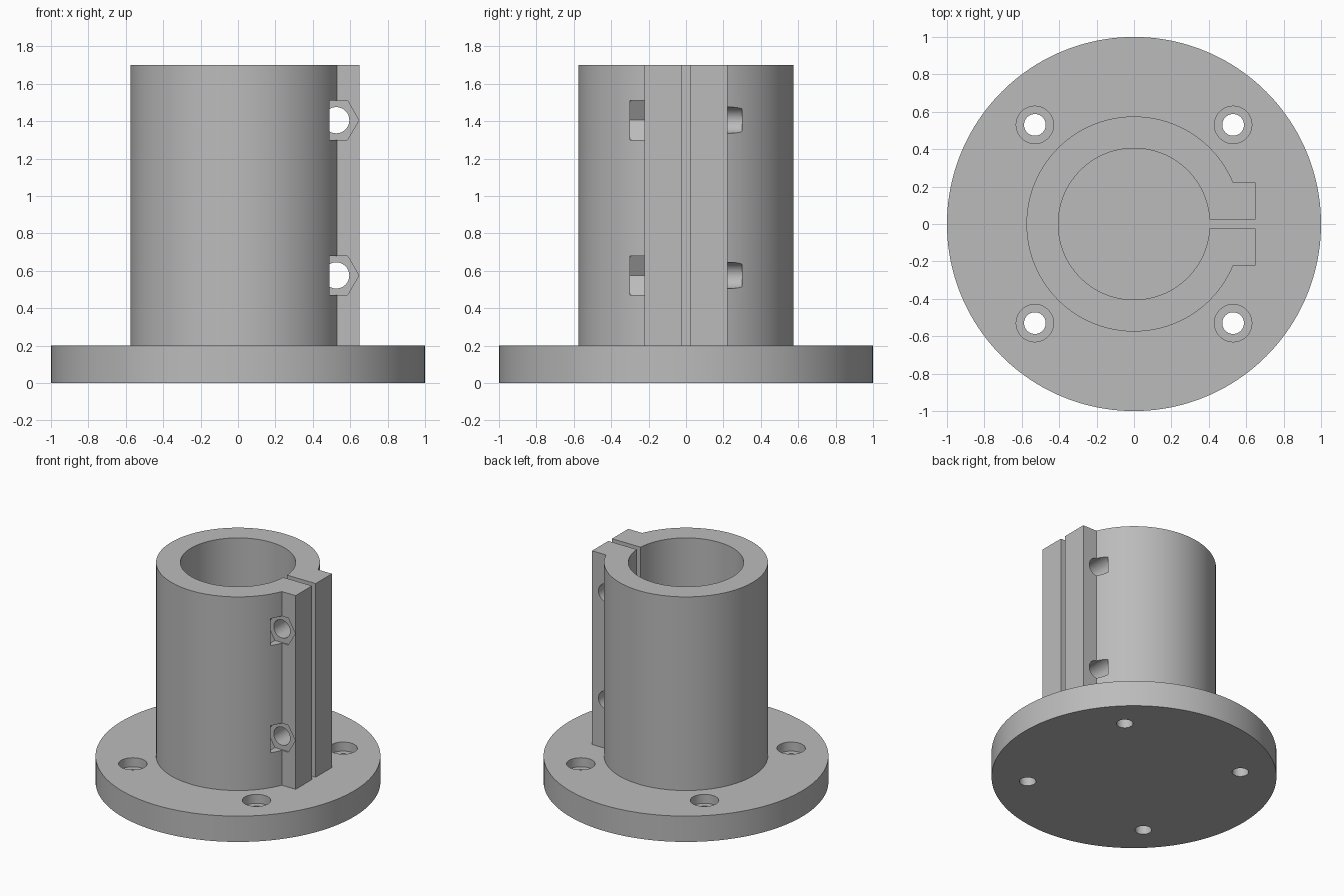
import bpy, bmesh
from math import cos, sin, asin, pi, radians
from mathutils import Matrix

if "Cube" in bpy.data.objects:
    bpy.data.objects.remove(bpy.data.objects["Cube"])

BASE_H, TOP = 0.2, 1.7
OUTER_R, BORE_R = 0.575, 0.405
EAR_X, EAR_Y, SLIT_Y = 0.65, 0.222, 0.023
BOLT_X, BOLT_END = 0.525, 0.3

grey = bpy.data.materials.new("plain grey")
grey.use_nodes = True
grey.diffuse_color = (0.5, 0.5, 0.5, 1)
grey.node_tree.nodes["Principled BSDF"].inputs["Base Color"].default_value = grey.diffuse_color


def finish(name, bm):
    bmesh.ops.recalc_face_normals(bm, faces=bm.faces)
    mesh = bpy.data.meshes.new(name)
    bm.to_mesh(mesh)
    bm.free()
    mesh.materials.append(grey)
    obj = bpy.data.objects.new(name, mesh)
    bpy.context.collection.objects.link(obj)
    return obj


def prism(name, outline, z0, z1):
    """Extrude a flat outline from z0 to z1."""
    bm = bmesh.new()
    face = bm.faces.new([bm.verts.new((x, y, z0)) for x, y in outline])
    top = bmesh.ops.extrude_face_region(bm, geom=[face])["geom"]
    verts = [v for v in top if isinstance(v, bmesh.types.BMVert)]
    bmesh.ops.translate(bm, verts=verts, vec=(0, 0, z1 - z0))
    return finish(name, bm)


def arc(radius, a0, a1, steps):
    return [(radius * cos(a0 + (a1 - a0) * i / steps),
             radius * sin(a0 + (a1 - a0) * i / steps)) for i in range(steps + 1)]


def disc(radius, steps, x=0, y=0):
    return [(x + px, y + py) for px, py in arc(radius, 0, 2 * pi, steps)[:-1]]


def boolean(target, tool, operation):
    mod = target.modifiers.new(tool.name, 'BOOLEAN')
    mod.operation, mod.solver, mod.object = operation, 'EXACT', tool
    bpy.context.view_layer.objects.active = target
    bpy.ops.object.modifier_apply(modifier=mod.name)
    bpy.data.objects.remove(tool)


def along_y(obj, z, y0):
    """Lay a prism down so it runs along y, starting at y0."""
    obj.data.transform(Matrix.Translation((BOLT_X, y0, z)) @ Matrix.Rotation(radians(-90), 4, 'X'))
    return obj


# Round base flange
holder = prism("flanged_clamp_holder", disc(1, 160), 0, BASE_H)

# Split sleeve with two clamping ears, drawn as one C-shaped profile
a, b = asin(EAR_Y / OUTER_R), asin(SLIT_Y / BORE_R)
profile = arc(OUTER_R, a, 2 * pi - a, 128)
profile += [(EAR_X, -EAR_Y), (EAR_X, -SLIT_Y)]
profile += arc(BORE_R, 2 * pi - b, b, 128)
profile += [(EAR_X, SLIT_Y), (EAR_X, EAR_Y)]
boolean(holder, prism("split_sleeve", profile, BASE_H, TOP), 'UNION')

# Counterbored mounting holes
for sx in (-1, 1):
    for sy in (-1, 1):
        x, y = 0.53 * sx, 0.53 * sy
        boolean(holder, prism("screw_hole", disc(0.058, 48, x, y), -0.1, 0.19), 'DIFFERENCE')
        boolean(holder, prism("counterbore", disc(0.1, 48, x, y), 0.13, 0.3), 'DIFFERENCE')

# Clamp bolt holes with hexagonal nut pockets on the front side
for z in (0.575, 1.405):
    bolt = prism("bolt_hole", disc(0.07, 48), 0, 2 * BOLT_END)
    boolean(holder, along_y(bolt, z, -BOLT_END), 'DIFFERENCE')
    nut = prism("nut_pocket", disc(0.121, 6), 0, BOLT_END - EAR_Y + 0.01)
    boolean(holder, along_y(nut, z, -BOLT_END), 'DIFFERENCE')

# Smooth round walls, crisp edges
bpy.ops.object.select_all(action='DESELECT')
holder.select_set(True)
bpy.context.view_layer.objects.active = holder
bpy.ops.object.shade_smooth_by_angle(angle=radians(30))
